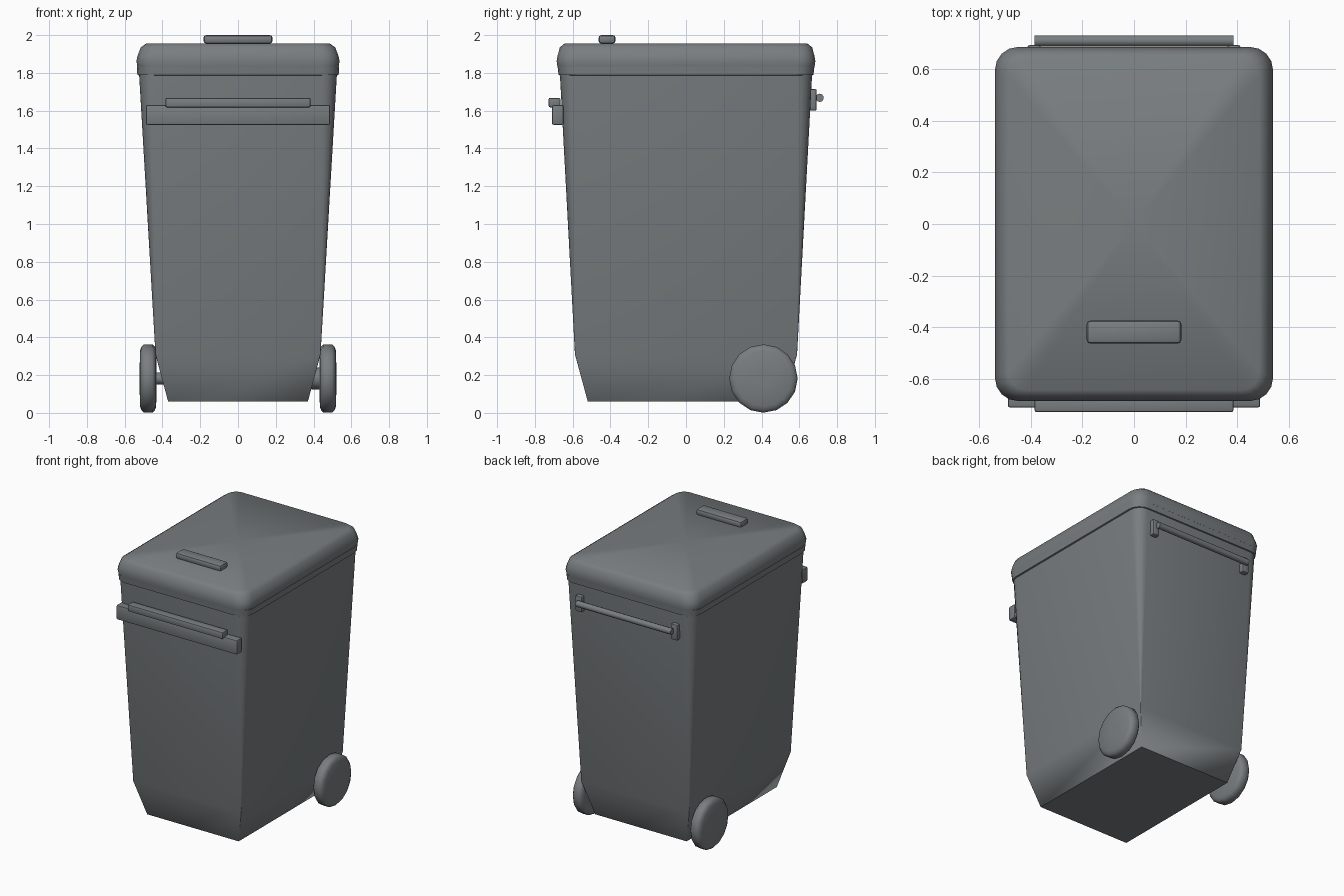
import bpy, bmesh, math

if "Cube" in bpy.data.objects:
    bpy.data.objects.remove(bpy.data.objects["Cube"])

# Dark grey plastic
plastic = bpy.data.materials.new("dark_plastic")
plastic.diffuse_color = (0.19, 0.207, 0.215, 1)
plastic.use_nodes = True
plastic.node_tree.nodes["Principled BSDF"].inputs["Base Color"].default_value = plastic.diffuse_color


def finish(bm, name, angle=30):
    bmesh.ops.remove_doubles(bm, verts=bm.verts, dist=1e-5)
    bmesh.ops.recalc_face_normals(bm, faces=bm.faces)
    me = bpy.data.meshes.new(name)
    bm.to_mesh(me)
    bm.free()
    me.materials.append(plastic)
    ob = bpy.data.objects.new(name, me)
    bpy.context.collection.objects.link(ob)
    bpy.ops.object.select_all(action='DESELECT')
    ob.select_set(True)
    bpy.context.view_layer.objects.active = ob
    bpy.ops.object.shade_smooth_by_angle(angle=math.radians(angle))
    return ob


def rounded_loft(name, rings, seg=4, angle=30):
    """Loft rounded rectangles given as (half_x, half_y, z, corner_radius)."""
    bm = bmesh.new()
    loops = []
    for hx, hy, z, r in rings:
        loop = []
        for q, (sx, sy) in enumerate([(1, 1), (-1, 1), (-1, -1), (1, -1)]):
            for i in range(seg + 1):
                a = math.pi / 2 * (q + i / seg)
                loop.append(bm.verts.new((sx * (hx - r) + r * math.cos(a),
                                          sy * (hy - r) + r * math.sin(a), z)))
        loops.append(loop)
    n = len(loops[0])
    for lo, hi in zip(loops, loops[1:]):
        for i in range(n):
            j = (i + 1) % n
            bm.faces.new((lo[i], lo[j], hi[j], hi[i]))
    bm.faces.new(loops[0][::-1])
    # Top closed as a fan around a centre point
    top = bm.faces.new(loops[-1])
    bmesh.ops.poke(bm, faces=[top])
    return finish(bm, name, angle)


def box(name, x, y, z, bevel=0.009):
    """Bevelled box from (min, max) ranges."""
    bm = bmesh.new()
    bmesh.ops.create_cube(bm, size=1)
    for v in bm.verts:
        v.co = [(a + b) / 2 + c * (b - a) for c, (a, b) in zip(v.co, (x, y, z))]
    bmesh.ops.bevel(bm, geom=bm.edges[:], offset=bevel, segments=2,
                    profile=0.5, affect='EDGES')
    return finish(bm, name, 30)


def turned_x(name, profile, y, z, sides, angle=35):
    """Revolve (x, radius) points around an axis along x."""
    bm = bmesh.new()
    rings = [[bm.verts.new((x, y + r * math.sin(2 * math.pi * i / sides),
                            z + r * math.cos(2 * math.pi * i / sides)))
              for i in range(sides)] for x, r in profile]
    for a, b in zip(rings, rings[1:]):
        for i in range(sides):
            j = (i + 1) % sides
            bm.faces.new((a[i], a[j], b[j], b[i]))
    bm.faces.new(rings[0][::-1])
    bm.faces.new(rings[-1])
    return finish(bm, name, angle)


# Tapered bin body: square at the base, rounded towards the top
rounded_loft("body", [(0.37, 0.52, 0.06, 0), (0.437, 0.588, 0.31, 0.004),
                      (0.524, 0.668, 1.80, 0.08)])

# Rim under the lid
rounded_loft("rim", [(0.518, 0.662, 1.785, 0.085), (0.533, 0.675, 1.79, 0.09),
                     (0.536, 0.68, 1.835, 0.09)])

# Lid, fully smooth over its softened top edge
rounded_loft("lid", [(0.532, 0.680, 1.83, 0.09), (0.538, 0.685, 1.862, 0.09),
                     (0.532, 0.680, 1.89, 0.09), (0.515, 0.668, 1.935, 0.085),
                     (0.485, 0.642, 1.956, 0.07)], angle=70)

# Grip on the lid
box("lid_handle", (-0.183, 0.183), (-0.463, -0.373), (1.955, 2.0), 0.015)

# Front lifting bar
box("front_bar", (-0.488, 0.488), (-0.71, -0.648), (1.525, 1.63))
box("front_bar_lip", (-0.385, 0.385), (-0.728, -0.665), (1.618, 1.668))

# Rear push handle: rod on two brackets
turned_x("rear_rod", [(-0.385, 0.022), (0.385, 0.022)], 0.708, 1.668, 10, 40)

for side, s in (("left", -1), ("right", 1)):
    xs = sorted((s * 0.36, s * 0.412))
    box(side + "_rod_bracket", xs, (0.645, 0.692), (1.60, 1.715))
    # Wheel with chamfered tread and softly shaded faces
    turned_x(side + "_wheel", [(s * x, r) for x, r in (
        (0.432, 0.04), (0.433, 0.148), (0.440, 0.168), (0.453, 0.181),
        (0.498, 0.181), (0.511, 0.168), (0.519, 0.148), (0.521, 0.04))],
        0.41, 0.182, 16, 65)

# Axle and its hub collar
turned_x("axle", [(-0.45, 0.032), (0.45, 0.032)], 0.41, 0.182, 12)
turned_x("hub_collar", [(0.39, 0.058), (0.44, 0.058)], 0.41, 0.182, 12)
